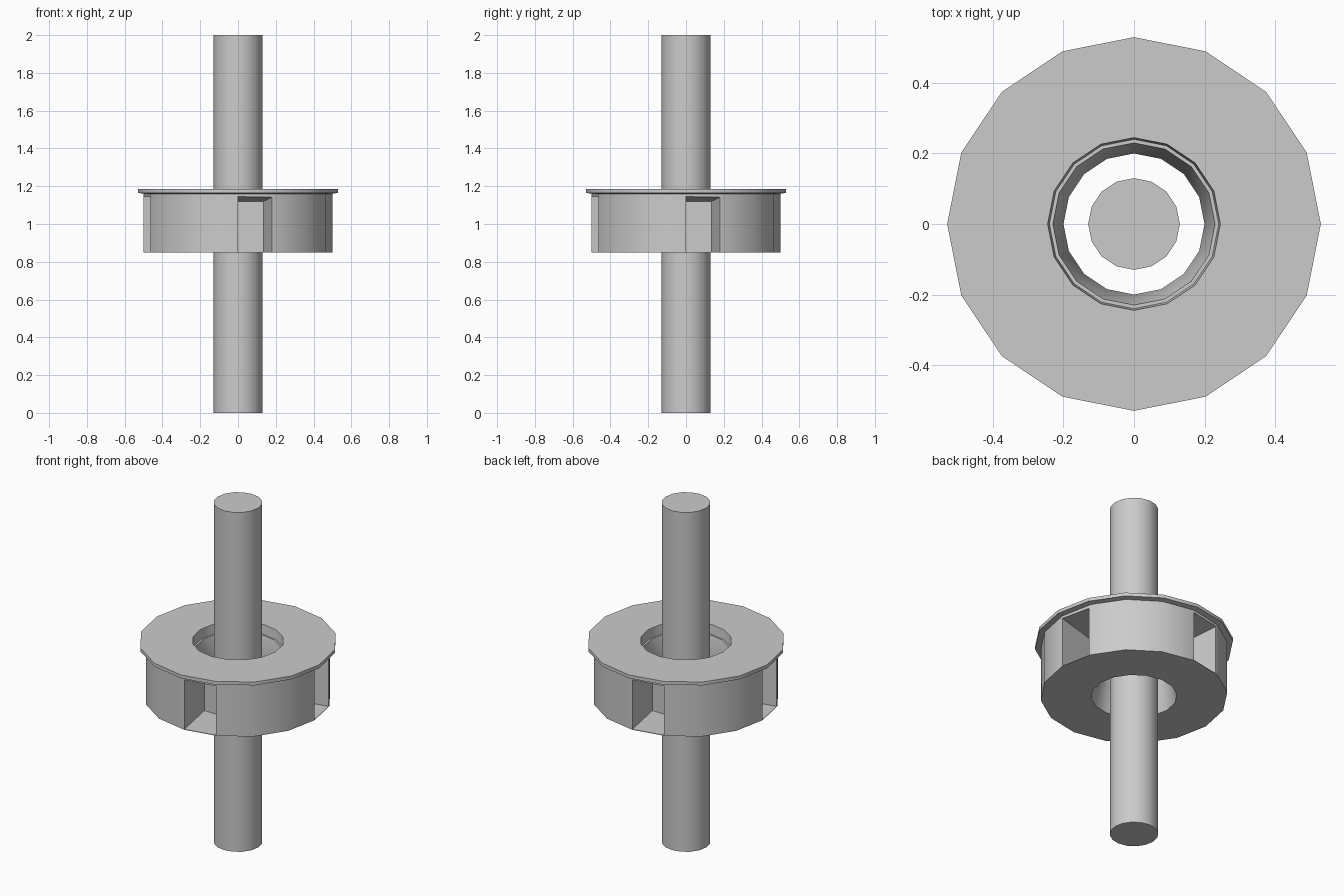
import bpy, bmesh
from math import pi, sin, cos
from mathutils import Matrix

if "Cube" in bpy.data.objects:
    bpy.data.objects.remove(bpy.data.objects["Cube"])

SIDES = 16


def mesh_object(name, bm):
    bmesh.ops.recalc_face_normals(bm, faces=bm.faces)
    me = bpy.data.meshes.new(name)
    bm.to_mesh(me)
    bm.free()
    ob = bpy.data.objects.new(name, me)
    bpy.context.collection.objects.link(ob)
    return ob


def revolve(name, profile):
    """Closed (radius, z) profile swept around z."""
    bm = bmesh.new()
    rings = [[bm.verts.new((r * cos(2 * pi * i / SIDES), r * sin(2 * pi * i / SIDES), z))
              for r, z in profile] for i in range(SIDES)]
    n = len(profile)
    for i in range(SIDES):
        a, b = rings[i], rings[(i + 1) % SIDES]
        for j in range(n):
            k = (j + 1) % n
            bm.faces.new((a[j], b[j], b[k], a[k]))
    return mesh_object(name, bm)


def smooth(ob, angle):
    bpy.ops.object.select_all(action='DESELECT')
    ob.select_set(True)
    bpy.context.view_layer.objects.active = ob
    bpy.ops.object.shade_smooth_by_angle(angle=angle)


# shaft
bm = bmesh.new()
bmesh.ops.create_cone(bm, cap_ends=True, segments=SIDES, radius1=0.13, radius2=0.13,
                      depth=2, matrix=Matrix.Translation((0, 0, 1)))
shaft = mesh_object("shaft", bm)
smooth(shaft, pi / 6)

# hub ring: body, top flange, stepped and waisted bore
hub = revolve("hub_ring", [
    (0.5, 0.85), (0.5, 1.16), (0.53, 1.165), (0.53, 1.185),
    (0.245, 1.185), (0.24, 1.13), (0.23, 1.13), (0.2, 1.0), (0.23, 0.85)])

# four slanted pockets cut into the rim
bm = bmesh.new()
plan = [(0.0095, -0.55, 1.15), (0.198, -0.55, 1.15), (0.135, -0.245, 1.12), (-0.048, -0.245, 1.12)]
for q in range(4):
    rot = Matrix.Rotation(q * pi / 2, 4, 'Z')
    low = [bm.verts.new(rot @ Matrix.Translation((x, y, 0.853)).translation) for x, y, z in plan]
    top = [bm.verts.new(rot @ Matrix.Translation((x, y, z)).translation) for x, y, z in plan]
    bm.faces.new(low[::-1])
    bm.faces.new(top)
    for i in range(4):
        j = (i + 1) % 4
        bm.faces.new((low[i], low[j], top[j], top[i]))
cutter = mesh_object("pocket_cutter", bm)
cutter.hide_render = True

mod = hub.modifiers.new("pockets", 'BOOLEAN')
mod.operation = 'DIFFERENCE'
mod.solver = 'EXACT'
mod.object = cutter
bpy.context.view_layer.objects.active = hub
bpy.ops.object.modifier_apply(modifier=mod.name)
bpy.data.objects.remove(cutter)
smooth(hub, pi / 6)
